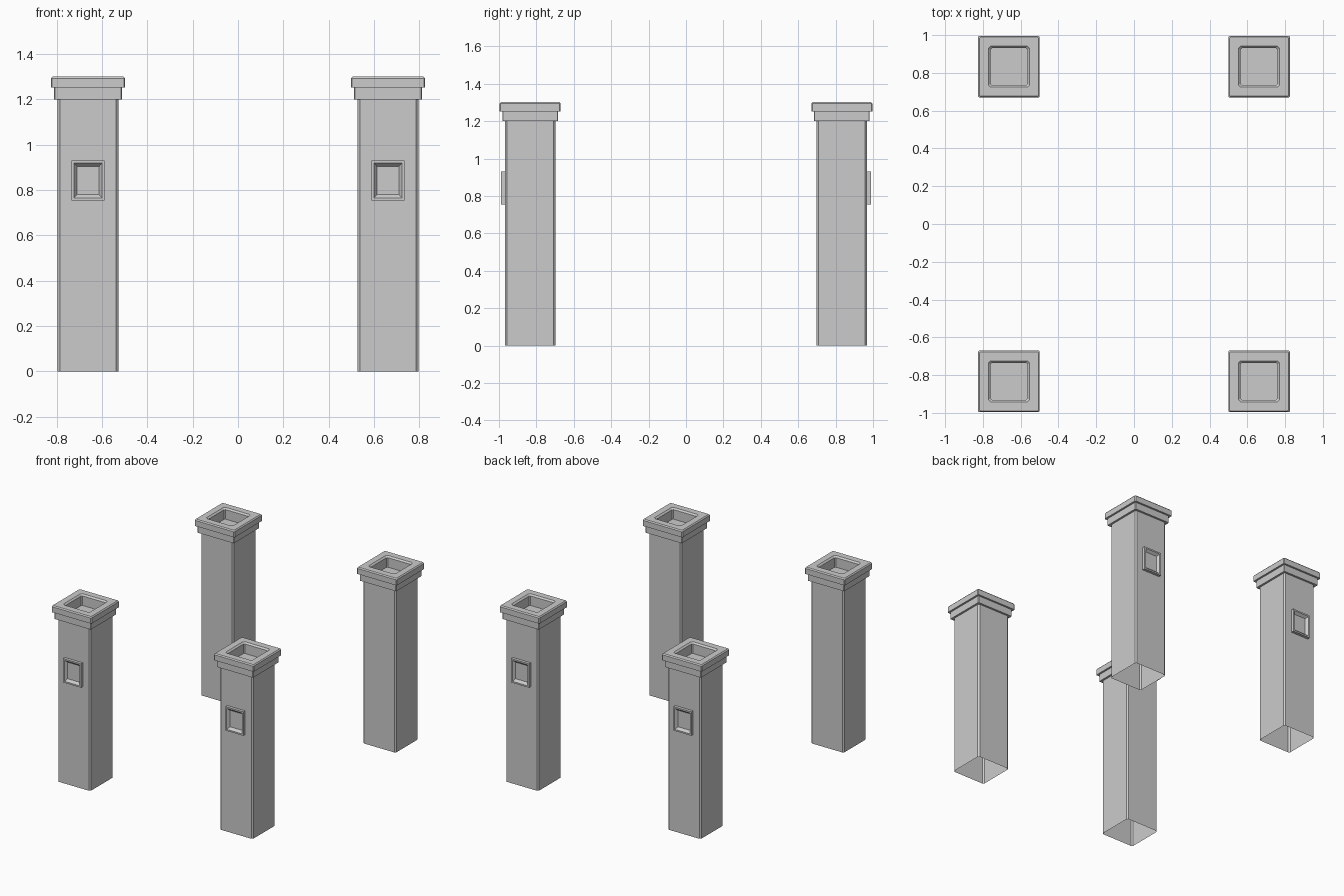
import bpy, bmesh

if "Cube" in bpy.data.objects:
    bpy.data.objects.remove(bpy.data.objects["Cube"])

CX, CY = -0.662, -0.833   # centre of the front left pillar


def square(half, c):
    """Square outline with cut corners."""
    a, b = half, half - c
    return [(a, -b), (a, b), (b, a), (-b, a), (-a, b), (-a, -b), (-b, -a), (b, -a)]


def finish(name, bm):
    """Make the object and mirror it to all four pillars."""
    bmesh.ops.recalc_face_normals(bm, faces=bm.faces)
    me = bpy.data.meshes.new(name)
    bm.to_mesh(me)
    bm.free()
    ob = bpy.data.objects.new(name, me)
    bpy.context.collection.objects.link(ob)
    mod = ob.modifiers.new("four_pillars", "MIRROR")
    mod.use_axis = (True, True, False)
    mod.use_mirror_merge = False
    return ob


def loft(name, loops, close_end=False):
    """Skin a list of point loops."""
    bm = bmesh.new()
    rings = [[bm.verts.new(p) for p in loop] for loop in loops]
    n = len(rings[0])
    for r, s in zip(rings, rings[1:]):
        for i in range(n):
            j = (i + 1) % n
            bm.faces.new((r[i], r[j], s[j], s[i]))
    if close_end:
        bm.faces.new(rings[-1])
    return finish(name, bm)


def level(half, c, z):
    return [(CX + x, CY + y, z) for x, y in square(half, c)]


def frame(hw, hh, y):
    return [(CX + sx * hw, y, 0.842 + sz * hh)
            for sx, sz in ((-1, -1), (1, -1), (1, 1), (-1, 1))]


# hollow shaft, open at the bottom
loft("pillar_shaft", [level(0.134, 0.01, 0), level(0.134, 0.01, 1.21)])

# stepped cap with a sunken tray in the top
loft("pillar_cap", [level(h, c, z) for h, c, z in (
    (0.134, 0.01, 1.2), (0.149, 0.004, 1.2), (0.149, 0.004, 1.252),
    (0.163, 0.005, 1.252), (0.163, 0.005, 1.293), (0.156, 0.005, 1.301),
    (0.109, 0.012, 1.301), (0.098, 0.008, 1.29), (0.098, 0.008, 1.22))],
    close_end=True)

# raised frame with a sloped recess on the outward face
F = CY - 0.134
loft("wall_plaque", [frame(0.073, 0.088, F), frame(0.073, 0.088, F - 0.021),
                     frame(0.062, 0.077, F - 0.021), frame(0.048, 0.061, F - 0.003)],
     close_end=True)
